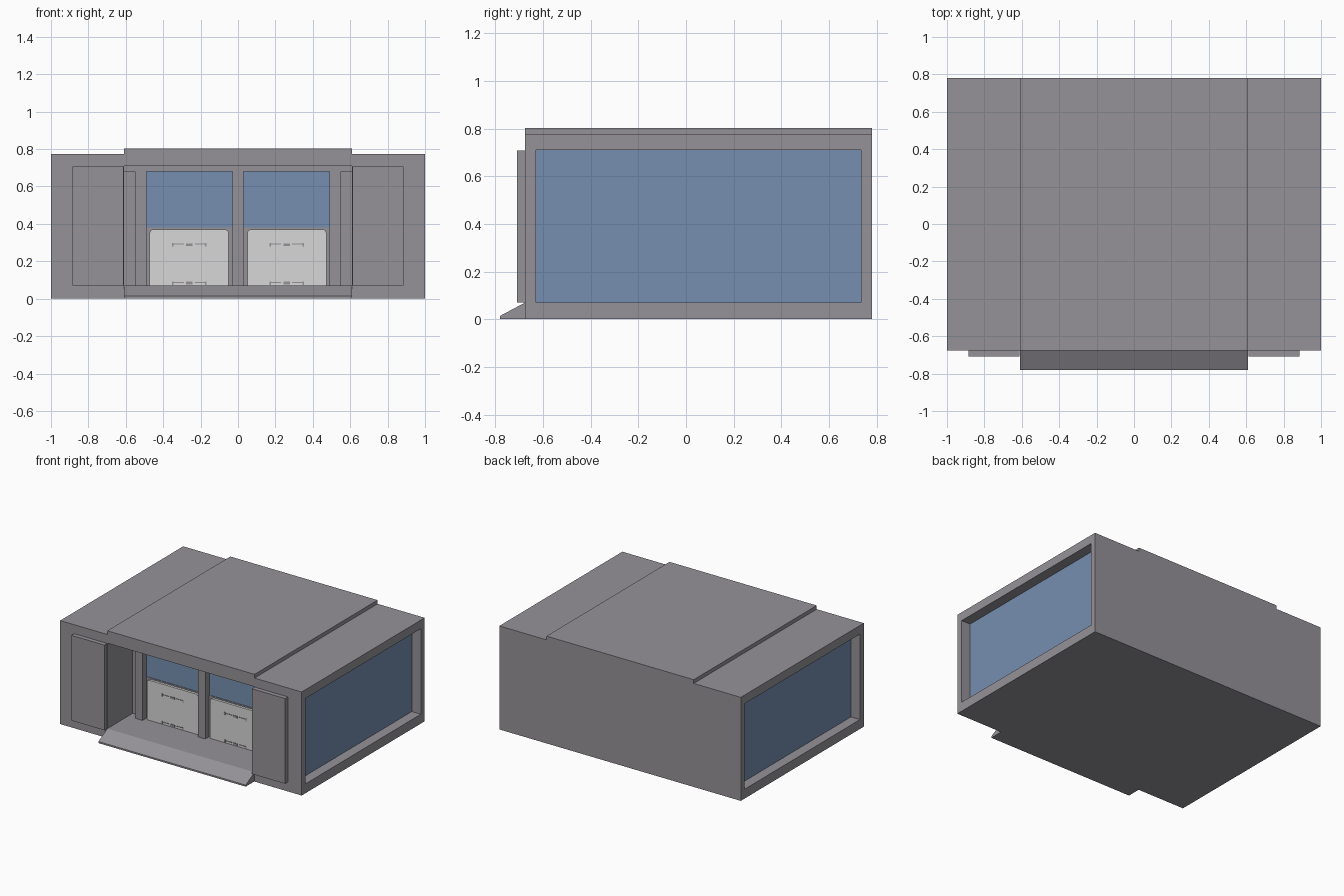
import bpy, bmesh

if "Cube" in bpy.data.objects:
    bpy.data.objects.remove(bpy.data.objects["Cube"])


def material(name, color):
    m = bpy.data.materials.new(name)
    m.diffuse_color = (*color, 1)
    m.use_nodes = True
    m.node_tree.nodes["Principled BSDF"].inputs["Base Color"].default_value = m.diffuse_color
    return m


GREY = material("warm_grey", (0.30, 0.288, 0.312))
GLASS = material("blue_glass", (0.18, 0.275, 0.44))
WHITE = material("pale_grey", (0.68, 0.68, 0.68))


def extrude(name, pts, place, a, b, mat):
    """Extrude a closed 2D profile from a to b; place maps (u, v, depth) to xyz."""
    bm = bmesh.new()
    lo = [bm.verts.new(place(u, v, a)) for u, v in pts]
    hi = [bm.verts.new(place(u, v, b)) for u, v in pts]
    bm.faces.new(lo)
    bm.faces.new(hi)
    n = len(pts)
    for i in range(n):
        j = (i + 1) % n
        bm.faces.new((lo[i], lo[j], hi[j], hi[i]))
    bmesh.ops.recalc_face_normals(bm, faces=bm.faces)
    me = bpy.data.meshes.new(name)
    bm.to_mesh(me)
    bm.free()
    me.materials.append(mat)
    ob = bpy.data.objects.new(name, me)
    bpy.context.collection.objects.link(ob)
    return ob


def along_y(u, v, d):
    return (u, d, v)


def along_x(u, v, d):
    return (d, u, v)


def box(name, x0, x1, y0, y1, z0, z1, mat=GREY):
    return extrude(name, [(x0, z0), (x1, z0), (x1, z1), (x0, z1)], along_y, y0, y1, mat)


# Main shell with the raised roof strip
shell = extrude("shell", [(-1, 0), (1, 0), (1, .775), (.61, .775), (.61, .803),
                          (-.61, .803), (-.61, .775), (-1, .775)],
                along_y, -.675, .78, GREY)

# Cut the front porch and both side window recesses
cutters = [box("porch_cutter", -.61, .61, -.9, -.375, .07, .71)]
for s in (-1, 1):
    xa, xb = sorted((s * .92, s * 1.2))
    cutters.append(box("window_cutter", xa, xb, -.63, .735, .07, .71))
for c in cutters:
    c.hide_render = True
    mod = shell.modifiers.new("cut", 'BOOLEAN')
    mod.operation = 'DIFFERENCE'
    mod.solver = 'EXACT'
    mod.object = c
bpy.context.view_layer.update()
dg = bpy.context.evaluated_depsgraph_get()
cut_mesh = bpy.data.meshes.new_from_object(shell.evaluated_get(dg))
shell.modifiers.clear()
shell.data = cut_mesh
for c in cutters:
    bpy.data.objects.remove(c)

# Entrance ramp
extrude("ramp", [(-.78, .002), (-.78, .014), (-.675, .07), (-.675, .002)],
        along_x, -.61, .61, GREY)

# Posts and lintel at the back of the porch
for i, x in enumerate((-.52, 0, .52)):
    box(f"porch_post_{i}", x - .03, x + .03, -.43, -.374, .07, .68)
box("porch_lintel", -.61, .61, -.43, -.374, .68, .71)

for s, side in ((-1, "left"), (1, "right")):
    # Side window
    xa, xb = sorted((s * .919, s * .925))
    box(f"{side}_side_window", xa, xb, -.63, .735, .07, .71, GLASS)
    # Sliding door panel
    xa, xb = sorted((s * .612, s * .885))
    box(f"{side}_sliding_door", xa, xb, -.708, -.674, .07, .708)
    # Upper window and lower counter front
    xa, xb = sorted((s * .03, s * .49))
    box(f"{side}_front_window", xa, xb, -.380, -.374, .38, .68, GLASS)
    box(f"{side}_counter_back", xa, xb, -.384, -.374, .07, .38)
    # Pale panel with clipped upper corners
    xa, xb = sorted((s * .05, s * .472))
    r = .016
    extrude(f"{side}_pale_panel",
            [(xa, .07), (xb, .07), (xb, .37 - r), (xb - r * .3, .37 - r * .3), (xb - r, .37),
             (xa + r, .37), (xa + r * .3, .37 - r * .3), (xa, .37 - r)],
            along_y, -.402, -.38, WHITE)
    # Small fittings on the panel
    cx = s * .26
    for z in (.29, .085):
        box(f"{side}_handle_hub", cx - .018, cx + .018, -.406, -.401, z - .009, z + .006)
        for t in (-1, 1):
            box(f"{side}_handle_bar", cx + t * .06 - .03, cx + t * .06 + .03,
                -.405, -.401, z - .001, z + .004)
            box(f"{side}_handle_end", cx + t * .088 - .004, cx + t * .088 + .004,
                -.405, -.401, z - .012, z + .008)
